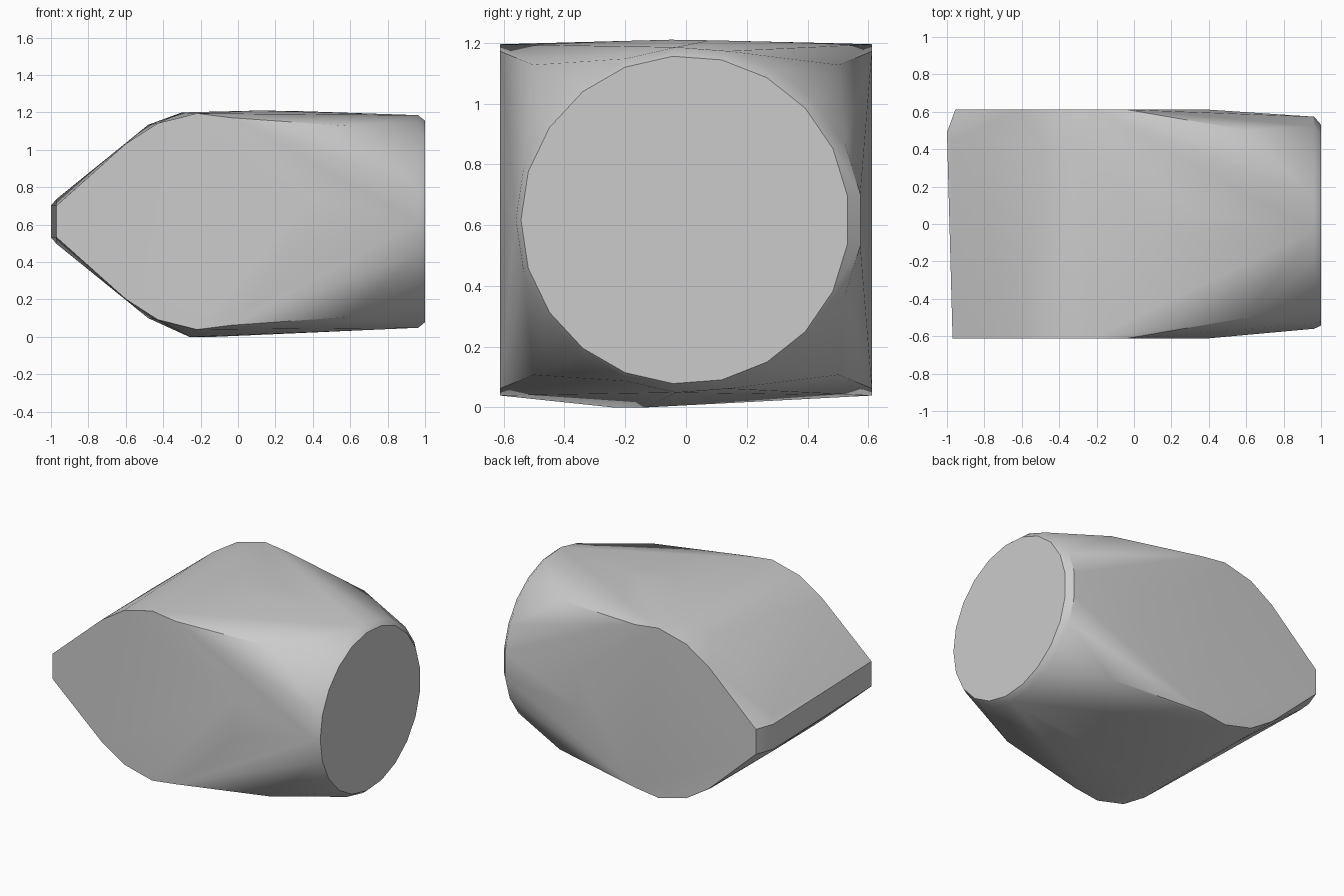
import bpy, bmesh, math

cube = bpy.data.objects.get("Cube")
if cube:
    bpy.data.objects.remove(cube)

MID = 0.617
pts = []

# Pointed side profiles, mirrored front and back and about mid height
side = [(-0.6, 0.415), (-0.43, 0.525), (-0.22, 0.578), (-0.04, 0.555), (0.06, 0.46)]
for y, tip in ((-0.612, -0.97), (0.612, -0.955)):
    for s in (1, -1):
        pts.append((tip, y, MID + s * 0.085))
        pts += [(x, y, MID + s * h) for x, h in side]
        pts.append((0.6, 0.82 * y, MID + s * 0.51))
        pts.append((0.39, y, MID + s * 0.13))

# Slight bulge of the nose, roof and underside
for s in (1, -1):
    pts += [(-1.0, 0.49, MID + s * 0.085), (-0.97, 0.45, MID + s * 0.12),
            (-0.48, 0.42, MID + s * 0.517)]
pts += [(-0.3, 0.42, 1.2), (0.1, -0.05, 1.21), (0.3, 0.08, 1.208)]
pts += [(-0.26, -0.24, 0), (-0.13, -0.13, 0)]

# Round bevelled end
SIDES = 21
for x, r, cy in ((0.963, 0.57, 0.01), (1.0, 0.54, -0.003)):
    for i in range(SIDES):
        a = math.tau * (i + 0.5) / SIDES
        pts.append((x, cy + r * math.cos(a), MID + r * math.sin(a)))

# Shrink-wrap the outline points into one solid
bm = bmesh.new()
for p in pts:
    bm.verts.new(p)
res = bmesh.ops.convex_hull(bm, input=bm.verts)
junk = {v for v in res["geom_interior"] + res["geom_unused"] if isinstance(v, bmesh.types.BMVert)}
bmesh.ops.delete(bm, geom=list(junk), context="VERTS")
bmesh.ops.dissolve_limit(bm, angle_limit=math.radians(0.5), verts=bm.verts, edges=bm.edges)
bmesh.ops.recalc_face_normals(bm, faces=bm.faces)
mesh = bpy.data.meshes.new("tapered_body")
bm.to_mesh(mesh)
bm.free()
body = bpy.data.objects.new("tapered_body", mesh)
bpy.context.collection.objects.link(body)

# Plain grey
mat = bpy.data.materials.new("light_grey")
mat.use_nodes = True
grey = (0.6, 0.6, 0.6, 1)
mat.diffuse_color = grey
mat.node_tree.nodes["Principled BSDF"].inputs["Base Color"].default_value = grey
mesh.materials.append(mat)

bpy.ops.object.select_all(action="DESELECT")
body.select_set(True)
bpy.context.view_layer.objects.active = body
bpy.ops.object.shade_smooth_by_angle(angle=math.radians(30))
